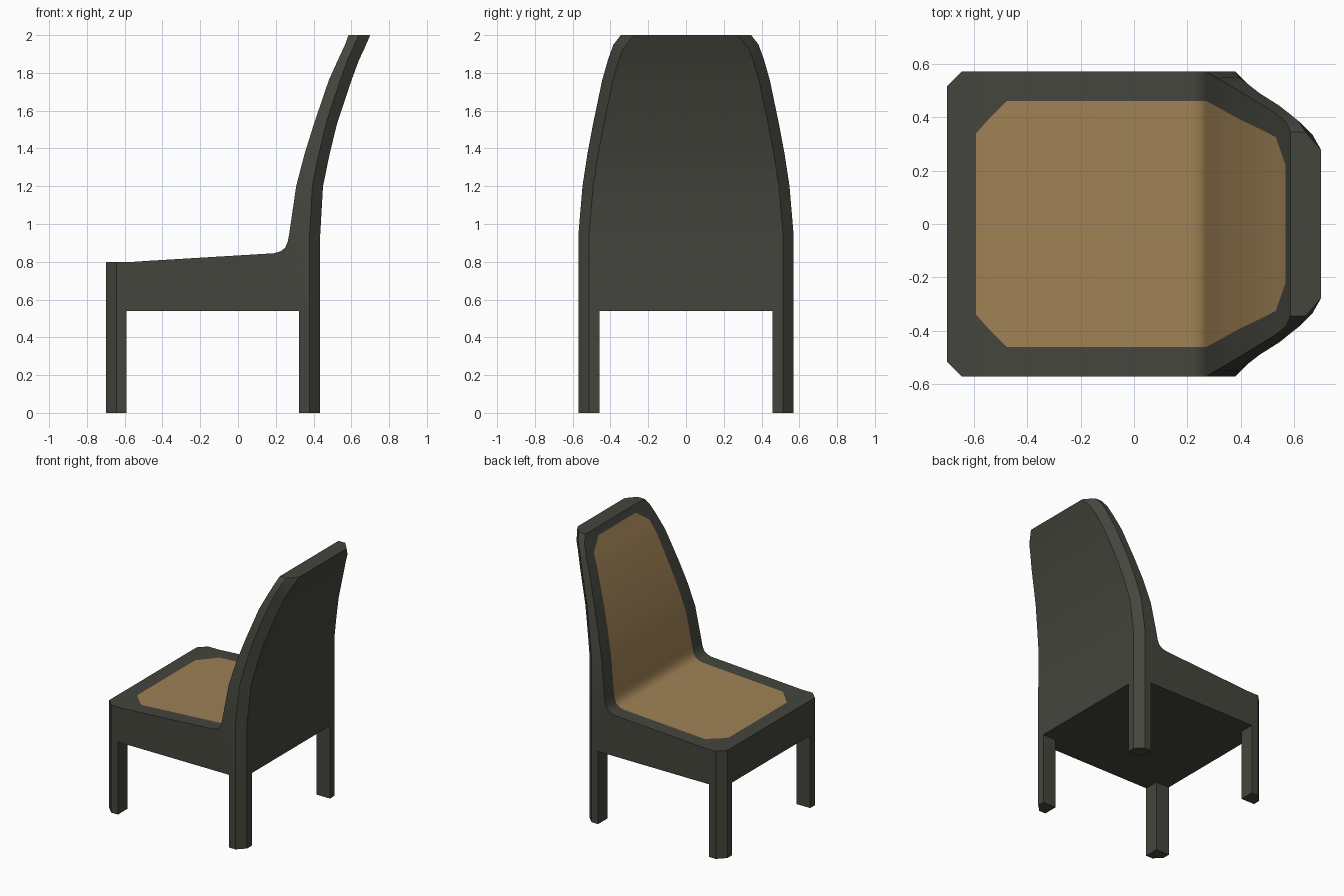
import bpy, bmesh, math

if "Cube" in bpy.data.objects:
    bpy.data.objects.remove(bpy.data.objects["Cube"])


def material(name, rgb):
    m = bpy.data.materials.new(name)
    m.diffuse_color = (*rgb, 1)
    m.use_nodes = True
    m.node_tree.nodes["Principled BSDF"].inputs["Base Color"].default_value = m.diffuse_color
    return m


FRAME = material("dark grey frame", (0.060, 0.060, 0.048))
PAD = material("tan upholstery", (0.345, 0.220, 0.092))
CHAMFER = 0.056

# sitting surface, front to top: x, z, half width, half width of the pad
SIT = [(-.70, .80, .57, 0), (-.59, .80, .57, .34), (-.55, .80, .57, .385),
       (-.475, .805, .57, .46), (.19, .845, .57, .46), (.225, .855, .57, .46),
       (.25, .875, .57, .46), (.263, .905, .57, .46), (.27, .94, .57, .46),
       (.308, 1.20, .548, .44), (.352, 1.37, .522, .415), (.402, 1.53, .492, .388),
       (.482, 1.765, .443, .35), (.53, 1.87, .413, .325), (.567, 1.95, .384, .22),
       (.585, 2.0, .345, 0)]
# rear surface, paired with the last stations of SIT: x, z, half width
REAR = [(.435, .94, .57), (.45, 1.20, .548), (.485, 1.37, .522), (.524, 1.53, .492),
        (.602, 1.765, .443), (.641, 1.87, .413), (.677, 1.95, .384), (.70, 2.0, .345)]
K = len(SIT) - len(REAR)


def finish(bm, name, mats):
    bmesh.ops.recalc_face_normals(bm, faces=bm.faces)
    me = bpy.data.meshes.new(name)
    bm.to_mesh(me)
    bm.free()
    ob = bpy.data.objects.new(name, me)
    bpy.context.collection.objects.link(ob)
    for m in mats:
        me.materials.append(m)
    return ob


# seat and backrest in one shell
bm = bmesh.new()


def pair(x, z, w):
    return [bm.verts.new((x, s * w, z)) for s in (-1, 1)]


sit = [pair(x, z, w) for x, z, w, p in SIT]
pad = [pair(x, z, p) if p else None for x, z, w, p in SIT]
rear = [pair(*r) for r in REAR]
low_front, low_rear = pair(-.70, .54, .57), pair(.435, .54, .57)

# sitting surface: rim strips with the pad between them
for i in range(len(sit) - 1):
    a, b, pa, pb = sit[i], sit[i + 1], pad[i], pad[i + 1]
    if pa and pb:
        for s in (0, 1):
            bm.faces.new((a[s], b[s], pb[s], pa[s]))
        bm.faces.new((pa[0], pb[0], pb[1], pa[1])).material_index = 1
    elif pb:
        bm.faces.new((a[0], b[0], pb[0], pb[1], b[1], a[1]))
    else:
        bm.faces.new((b[0], a[0], pa[0], pa[1], a[1], b[1]))

# rear, underside, front and top
back_chain = [low_rear] + rear
for a, b in list(zip(back_chain, back_chain[1:])) + [
        (low_front, low_rear), (low_front, sit[0]), (sit[-1], rear[-1])]:
    bm.faces.new((a[0], a[1], b[1], b[0]))

# sides
for s in (0, 1):
    bm.faces.new([low_front[s]] + [v[s] for v in sit[:K + 1]] + [rear[0][s], low_rear[s]])
    for i in range(len(rear) - 1):
        bm.faces.new((sit[K + i][s], sit[K + i + 1][s], rear[i + 1][s], rear[i][s]))
bmesh.ops.recalc_face_normals(bm, faces=bm.faces)

# chamfer the front corners and the whole rear edge
edges = []
for s in (0, 1):
    edges.append(bm.edges.get((low_front[s], sit[0][s])))
    edges += [bm.edges.get((a[s], b[s])) for a, b in zip(back_chain, back_chain[1:])]
bmesh.ops.bevel(bm, geom=edges, offset=CHAMFER, offset_type='OFFSET', segments=1,
                affect='EDGES', profile=0.5)
body = finish(bm, "seat_and_backrest", [FRAME, PAD])
bpy.context.view_layer.objects.active = body
body.select_set(True)
bpy.ops.object.shade_smooth_by_angle(angle=math.radians(35))


# legs: square posts with the outer corner cut off
def leg(name, x, sx, sy):
    t, c = .111, CHAMFER
    outline = [(0, t), (0, c), (c, 0), (t, 0), (t, t)]
    bm = bmesh.new()
    foot = bm.faces.new([bm.verts.new((x - sx * u, sy * (.57 - v), 0)) for u, v in outline])
    geom = bmesh.ops.extrude_face_region(bm, geom=[foot], use_keep_orig=True)["geom"]
    bmesh.ops.translate(bm, vec=(0, 0, .541),
                        verts=[g for g in geom if isinstance(g, bmesh.types.BMVert)])
    finish(bm, name, [FRAME])


for sy, side in ((-1, "right"), (1, "left")):
    leg("front_leg_" + side, -.70, -1, sy)
    leg("rear_leg_" + side, .435, 1, sy)
